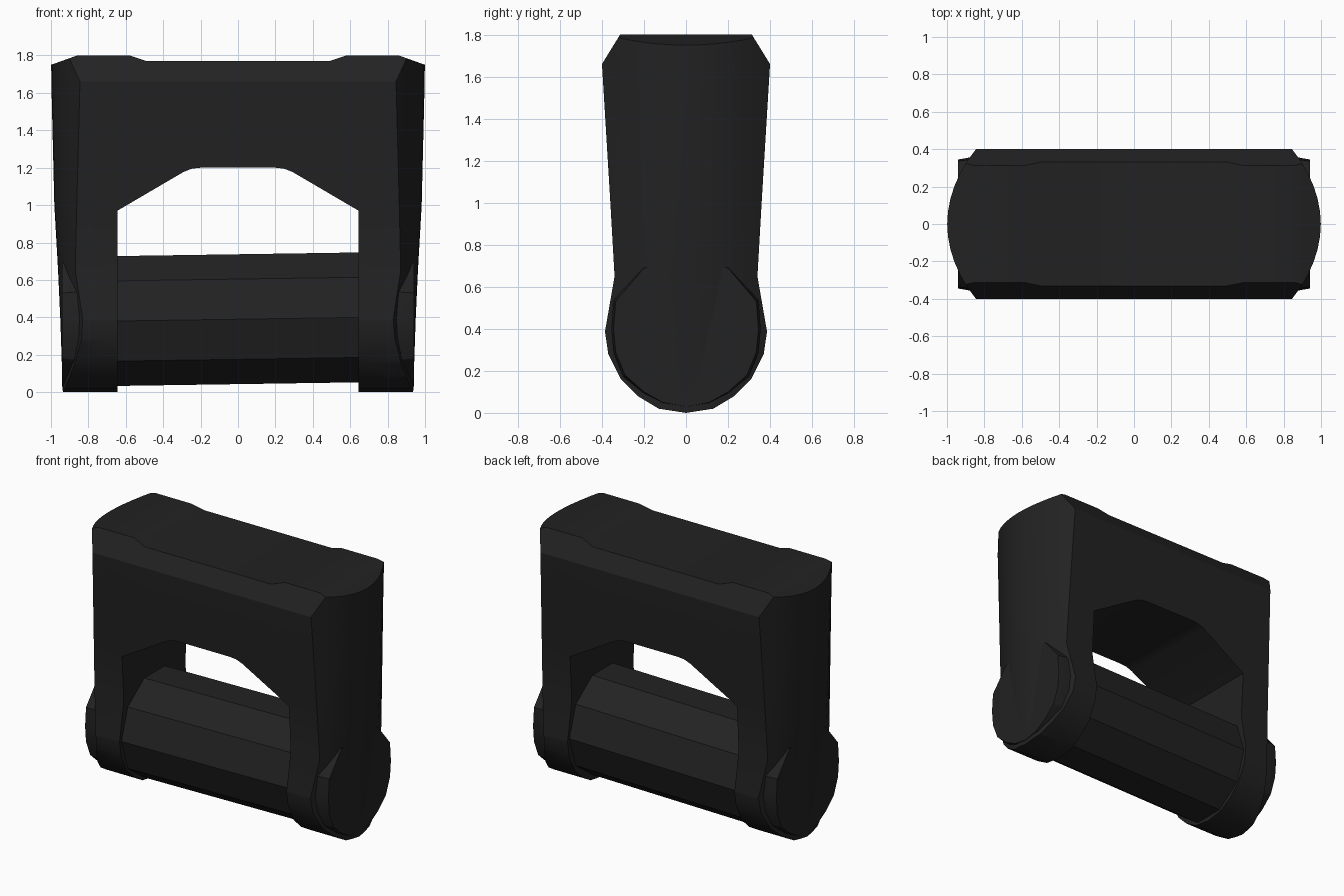
import bpy, bmesh, math
from mathutils import Vector

cube = bpy.data.objects.get("Cube")
if cube:
    bpy.data.objects.remove(cube, do_unlink=True)

black = bpy.data.materials.new("matte black")
black.use_nodes = True
colour = (0.016, 0.016, 0.016, 1)
black.diffuse_color = colour
black.node_tree.nodes["Principled BSDF"].inputs["Base Color"].default_value = colour


def loft(name, rings):
    """Skin a closed solid through matching rings of points."""
    bm = bmesh.new()
    loops = [[bm.verts.new(p) for p in ring] for ring in rings]
    n = len(loops[0])
    for a, b in zip(loops, loops[1:]):
        for i in range(n):
            j = (i + 1) % n
            bm.faces.new((a[i], a[j], b[j], b[i]))
    bm.faces.new(loops[0])
    bm.faces.new(loops[-1])
    bmesh.ops.recalc_face_normals(bm, faces=bm.faces)
    mesh = bpy.data.meshes.new(name)
    bm.to_mesh(mesh)
    bm.free()
    mesh.materials.append(black)
    obj = bpy.data.objects.new(name, mesh)
    bpy.context.collection.objects.link(obj)
    return obj


def mirrored(half):
    """Close a half profile that starts and may end on the centre line."""
    return half + [(-u, v) for u, v in reversed(half) if u > 0]


def select(obj):
    bpy.ops.object.select_all(action='DESELECT')
    obj.select_set(True)
    bpy.context.view_layer.objects.active = obj


def trim(obj, cutter):
    """Keep only what lies inside the cutter."""
    select(obj)
    mod = obj.modifiers.new("trim", 'BOOLEAN')
    mod.operation = 'INTERSECT'
    mod.solver = 'EXACT'
    mod.object = cutter
    bpy.ops.object.modifier_apply(modifier=mod.name)
    bpy.data.objects.remove(cutter, do_unlink=True)


# Frame blank: rounded ends in plan, tapering downwards
def plan(z, corner_x, corner_y, middle_x, steps=12):
    ring = []
    for side in (1, -1):
        for i in range(steps + 1):
            t = -1 + 2 * i / steps
            x = middle_x - (middle_x - corner_x) * t * t
            ring.append((side * x, side * t * corner_y, z))
    return ring


frame = loft("frame", [
    plan(-0.05, 0.83, 0.385, 0.935),
    plan(0.39, 0.83, 0.385, 0.95),
    plan(0.65, 0.87, 0.34, 0.962),
    plan(1.0, 0.862, 0.36, 0.982),
    plan(1.66, 0.845, 0.4, 0.998),
    plan(1.9, 0.845, 0.41, 1.0)])

# Side outline: round feet and chamfered top
side = mirrored([(0, 0), (0.13, 0.02), (0.23, 0.08), (0.31, 0.16), (0.37, 0.28),
                 (0.386, 0.39), (0.45, 0.6), (0.45, 1.579), (0.283, 1.85)])
trim(frame, loft("side_cutter", [[(x, y, z) for y, z in side] for x in (-1.2, 1.2)]))

# Front outline: saddle top, sloped shoulders, arched opening
front = mirrored([(0, 1.2), (0.2, 1.2), (0.245, 1.195), (0.29, 1.178), (0.645, 0.97),
                  (0.645, -0.1), (1.1, -0.1), (1.1, 1.714), (1.0, 1.75), (0.86, 1.8),
                  (0.58, 1.8), (0.49, 1.77), (0, 1.77)])
# the centre line points exist once, at the start and the end of the half
trim(frame, loft("front_cutter", [[(x, y, z) for x, z in front] for y in (-0.6, 0.6)]))

# Flat pivot caps on the feet
cap = mirrored([(0, 0.03), (0.11, 0.05), (0.2, 0.1), (0.29, 0.18), (0.335, 0.29),
                (0.345, 0.4), (0.335, 0.53), (0.2, 0.69)])
caps = []
for name, s in (("left_cap", 1), ("right_cap", -1)):
    caps.append(loft(name, [[(s * x, y * k, 0.39 + (z - 0.39) * k) for y, z in cap]
                            for x, k in ((0.7, 1.03), (0.88, 1.03), (0.94, 1.0))]))

# Ten-sided cross bar, very slightly tilted
bar = loft("cross_bar", [[(x, 0.365 * math.cos(i * math.pi / 5),
                           0.39 + x * 0.015 + 0.365 * math.sin(i * math.pi / 5))
                          for i in range(10)] for x in (-0.7, 0.7)])

for obj in [frame] + caps:
    select(obj)
    bpy.ops.object.shade_smooth_by_angle(angle=math.radians(25))
